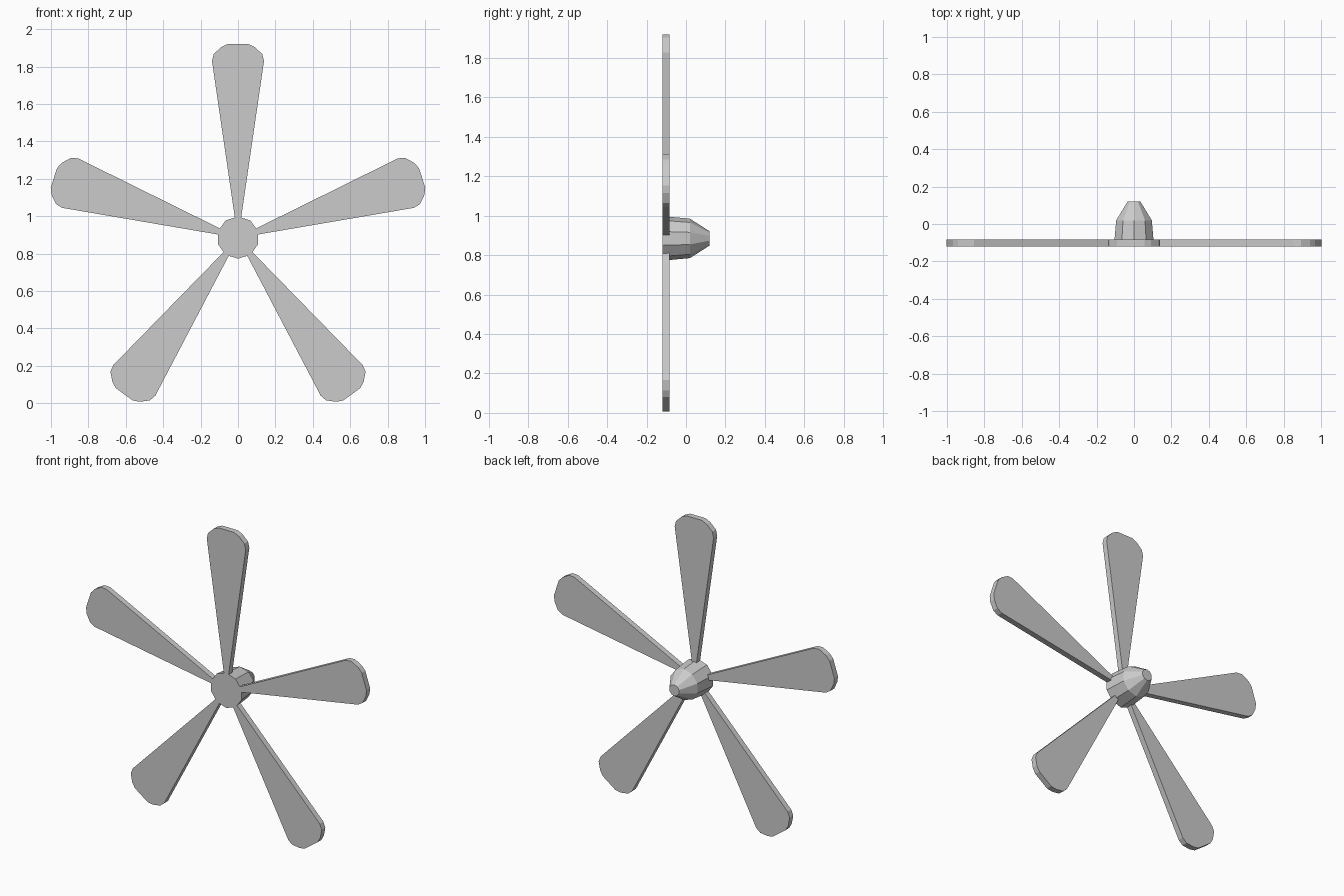
import bpy, bmesh, math

if "Cube" in bpy.data.objects:
    bpy.data.objects.remove(bpy.data.objects["Cube"])

CZ = 0.885        # hub axis height
N = 5             # blades
SIDES = 10        # hub facets


def make_object(name, bm):
    bmesh.ops.recalc_face_normals(bm, faces=bm.faces)
    mesh = bpy.data.meshes.new(name)
    bm.to_mesh(mesh)
    bm.free()
    obj = bpy.data.objects.new(name, mesh)
    bpy.context.collection.objects.link(obj)
    obj.location.z = CZ
    return obj


# Hub: faceted nose cone along y, profile as (y, radius)
bm = bmesh.new()
rings = []
for y, r in [(-0.12, 0.113), (0.02, 0.1), (0.12, 0.036)]:
    angles = [math.pi / 2 + 2 * math.pi * i / SIDES for i in range(SIDES)]
    rings.append([bm.verts.new((r * math.cos(a), y, r * math.sin(a))) for a in angles])
for low, high in zip(rings, rings[1:]):
    for i in range(SIDES):
        j = (i + 1) % SIDES
        bm.faces.new((low[i], low[j], high[j], high[i]))
bm.faces.new(rings[0])
bm.faces.new(rings[-1])
make_object("hub", bm)

# Blades: flat paddle outline (half width, distance from axis), mirrored and extruded
half = [(0.013, 0.08), (0.139, 0.944), (0.13, 0.981), (0.09, 1.019), (0.055, 1.035)]
outline = half + [(-w, u) for w, u in reversed(half)]
for k in range(N):
    bm = bmesh.new()
    face = bm.faces.new([bm.verts.new((w, -0.12, u)) for w, u in outline])
    ext = bmesh.ops.extrude_face_region(bm, geom=[face])
    moved = [v for v in ext["geom"] if isinstance(v, bmesh.types.BMVert)]
    bmesh.ops.translate(bm, verts=moved, vec=(0, 0.037, 0))
    blade = make_object(f"blade_{k + 1}", bm)
    blade.rotation_euler.y = 2 * math.pi * k / N
